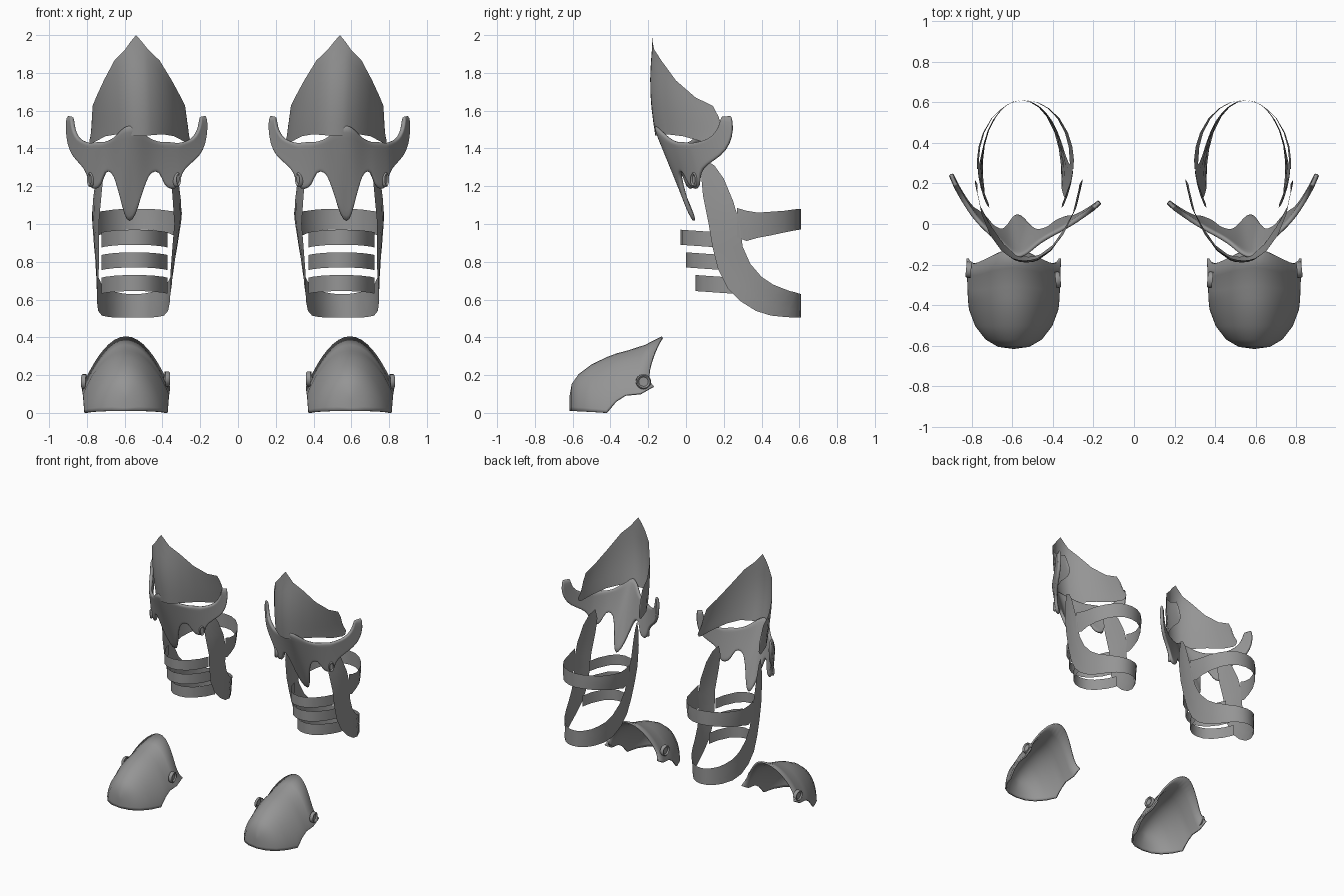
import bpy, bmesh, math
from mathutils import Matrix, Vector

if "Cube" in bpy.data.objects:
    bpy.data.objects.remove(bpy.data.objects["Cube"])

steel = bpy.data.materials.new("steel_grey")
steel.diffuse_color = (0.30, 0.30, 0.30, 1)
steel.use_nodes = True
steel.node_tree.nodes["Principled BSDF"].inputs["Base Color"].default_value = steel.diffuse_color


def finish(name, bm, thick=0.0, angle=40, subsurf=0):
    """Make an object from bm and mirror it to the other leg."""
    bmesh.ops.remove_doubles(bm, verts=bm.verts[:], dist=0.0005)
    bmesh.ops.recalc_face_normals(bm, faces=bm.faces[:])
    me = bpy.data.meshes.new(name)
    bm.to_mesh(me)
    bm.free()
    me.materials.append(steel)
    ob = bpy.data.objects.new(name, me)
    bpy.context.collection.objects.link(ob)
    if thick:
        m = ob.modifiers.new("thickness", 'SOLIDIFY')
        m.thickness = thick
        m.offset = 0
    if subsurf:
        ob.modifiers.new("smooth", 'SUBSURF').levels = subsurf
    ob.modifiers.new("other_leg", 'MIRROR').use_mirror_merge = False
    bpy.context.view_layer.objects.active = ob
    ob.select_set(True)
    bpy.ops.object.shade_smooth_by_angle(angle=math.radians(angle))
    ob.select_set(False)
    return ob


def add_grid(bm, rows):
    vs = [[bm.verts.new(p) for p in r] for r in rows]
    for a, b in zip(vs, vs[1:]):
        for i in range(len(a) - 1):
            bm.faces.new((a[i], a[i + 1], b[i + 1], b[i]))


def lerp(a, b, t):
    return a + (b - a) * t


def table(pts, x):
    """Piecewise linear lookup."""
    for (x0, y0), (x1, y1) in zip(pts, pts[1:]):
        if x <= x1:
            return lerp(y0, y1, max(0, (x - x0) / (x1 - x0)))
    return pts[-1][1]


# Thigh plate: pointed shell wrapped around the front
# half columns: dx, y, top z, bottom z
thigh = [(0, -.18, 2.0, 1.465), (.03, -.177, 1.965, 1.467), (.06, -.166, 1.925, 1.47),
         (.12, -.12, 1.865, 1.475), (.18, -.035, 1.76, 1.465), (.225, .07, 1.67, 1.435),
         (.245, .16, 1.625, 1.42), (.25, .185, 1.57, 1.425), (.25, .20, 1.51, 1.45)]
cols = [(-d, y, t, b) for d, y, t, b in thigh[:0:-1]] + thigh
rows = []
for d, y, t, b in cols:
    col = []
    for k in range(8):
        f = k / 7
        z = lerp(b, t, f)
        bulge = .02 * math.sin(math.pi * min(1, max(0, (z - 1.45) / .5)))
        taper = 1 + .06 * (1 - f) * (abs(d) > .2)
        col.append((.52 + d * taper + .02 * max(0, (z - 1.5) / .5),
                    y - bulge + .02 * (1 - f), z))
    rows.append(col)
bm = bmesh.new()
add_grid(bm, rows)
finish("thigh_plate", bm, angle=60)

# Knee guard: peak, centre spike, side lobes and swept horns
# half columns: top dx, top z, bottom dx, bottom z
knee = [(0, 1.525, 0, 1.0), (.03, 1.515, .03, 1.04), (.06, 1.49, .055, 1.14),
        (.09, 1.46, .08, 1.23), (.115, 1.445, .10, 1.275), (.145, 1.435, .145, 1.285),
        (.165, 1.435, .165, 1.20), (.195, 1.435, .20, 1.18), (.225, 1.43, .235, 1.19),
        (.235, 1.43, .245, 1.27), (.26, 1.435, .285, 1.315), (.30, 1.45, .335, 1.36),
        (.325, 1.49, .36, 1.42), (.335, 1.53, .37, 1.50), (.34, 1.57, .365, 1.575)]


def knee_point(s, d, z):
    y = -.12 + .42 * max(0, 1.52 - z) * max(0, 1 - 2.6 * d) + 2.2 * d * d
    y += .07 * s * (d / .37) ** 3
    y -= .045 * math.exp(-(d / .085) ** 2)
    return (.535 + s * d + .04 * (1 - d / .37), y, z)


rows = []
for s, half in ((-1, knee[:0:-1]), (1, knee)):
    for xt, zt, xb, zb in half:
        rows.append([knee_point(s, lerp(xt, xb, k / 8), lerp(zt, zb, k / 8)) for k in range(9)])
bm = bmesh.new()
add_grid(bm, rows)
finish("knee_guard", bm, thick=.024, angle=75, subsurf=1)

# Calf frame: side rails sweeping into the heel band, plus an upper back band
mid = [(.5, .557), (1.05, .535), (1.35, .535)]
half_width = [(.5, .187), (.75, .205), (1.05, .24), (1.2, .232), (1.35, .22)]


def calf_point(s, y, z):
    w = table(half_width, z)
    if y > .3:
        w *= math.sqrt(max(0, 1 - ((y - .3) / .31) ** 2))
    else:
        w *= 1 - 4.5 * (.3 - y) ** 2
    return (table(mid, z) + s * w, y, z)


# edge pairs: front y, z, rear y, z
rail = [(.10, 1.34, .15, 1.31), (.08, 1.26, .20, 1.24), (.09, 1.15, .25, 1.12),
        (.12, 1.0, .285, 1.0), (.14, .88, .30, .88), (.17, .76, .34, .79),
        (.22, .66, .40, .72), (.29, .59, .46, .68), (.37, .54, .51, .66),
        (.45, .515, .55, .645), (.53, .507, .58, .638), (.575, .505, .595, .633),
        (.602, .505, .605, .63), (.61, .505, .61, .63)]
band = [(.27, .93, .27, 1.085), (.32, .91, .32, 1.07), (.38, .927, .38, 1.06),
        (.45, .94, .45, 1.065), (.52, .955, .52, 1.07), (.57, .965, .57, 1.077),
        (.60, .97, .60, 1.08), (.61, .97, .61, 1.08)]
for name, edges in (("calf_rails_and_heel_band", rail), ("upper_calf_band", band)):
    bm = bmesh.new()
    for s in (-1, 1):
        add_grid(bm, [[calf_point(s, lerp(a, c, k / 3), lerp(b, d, k / 3)) for k in range(4)]
                      for a, b, c, d in edges])
    finish(name, bm)

# Three shin strips across the front
for i, (y0, z0, z1) in enumerate(((-.03, .89, .97), (0, .77, .85), (.05, .645, .73))):
    plan = [(-.175, .20), (-.15, .125), (-.10, .045), (-.05, .01), (0, 0),
            (.05, .01), (.10, .045), (.15, .125), (.175, .20)]
    bm = bmesh.new()
    add_grid(bm, [[(.548 + d, y0 + y, z - .07 * y) for z in (z0, z1)] for d, y in plan])
    finish("shin_strip_%d" % (i + 1), bm, angle=50)

# Foot guard: rounded toe rising to a pointed rear ridge
# stations: y, half width, base z, ridge z
foot = [(-.61, 0, .01, .09), (-.60, .075, .01, .15), (-.565, .135, .008, .20),
        (-.50, .185, .005, .25), (-.42, .215, 0, .29), (-.37, .22, .06, .31),
        (-.32, .222, .092, .325), (-.24, .225, .10, .355), (-.17, .228, .14, .40)]
rows = []
for n, (y, w, zb, zt) in enumerate(foot):
    f = n / (len(foot) - 1)
    p = lerp(.75, 2.1, f)
    row = []
    for k in range(25):
        h = max(0, math.sin(math.pi * k / 24))
        sweep = (.045 * h ** 8 - .025 * math.sin(math.pi * h) ** 2) * f ** 4
        row.append((.593 - w * math.cos(math.pi * k / 24), y + sweep, zb + (zt - zb) * h ** p))
    rows.append(row)
bm = bmesh.new()
add_grid(bm, rows)
finish("foot_guard", bm, thick=.012, angle=50)


# Ring-rimmed rivets on the foot guard and knee lobes
def rivet(name, loc, side, r, stretch=1.0, tilt=0.0):
    prof = [(0, .002), (.62, .003), (.68, .009), (.85, .013), (1, .008), (1, -.012)]
    rot = Matrix.Rotation(tilt, 4, 'Z') @ Matrix.Rotation(side * math.pi / 2, 4, 'Y')
    bm = bmesh.new()
    ring = []
    for k in range(17):
        a = math.tau * k / 16
        ring.append([Vector(loc) + rot @ Vector((q * r * stretch * math.cos(a), q * r * math.sin(a), h))
                     for q, h in prof])
    add_grid(bm, ring)
    finish(name, bm, angle=50)


rivet("outer_foot_rivet", (.815, -.225, .165), 1, .04, 1, .1)
rivet("inner_foot_rivet", (.375, -.275, .18), -1, .04, 1, -.1)
for s, side in ((1, "outer"), (-1, "inner")):
    x, y, z = knee_point(s, .22, 1.235)
    rivet(side + "_knee_rivet", (x + s * .008, y - .008, z), s, .02, 1.9, -.75 * s)
